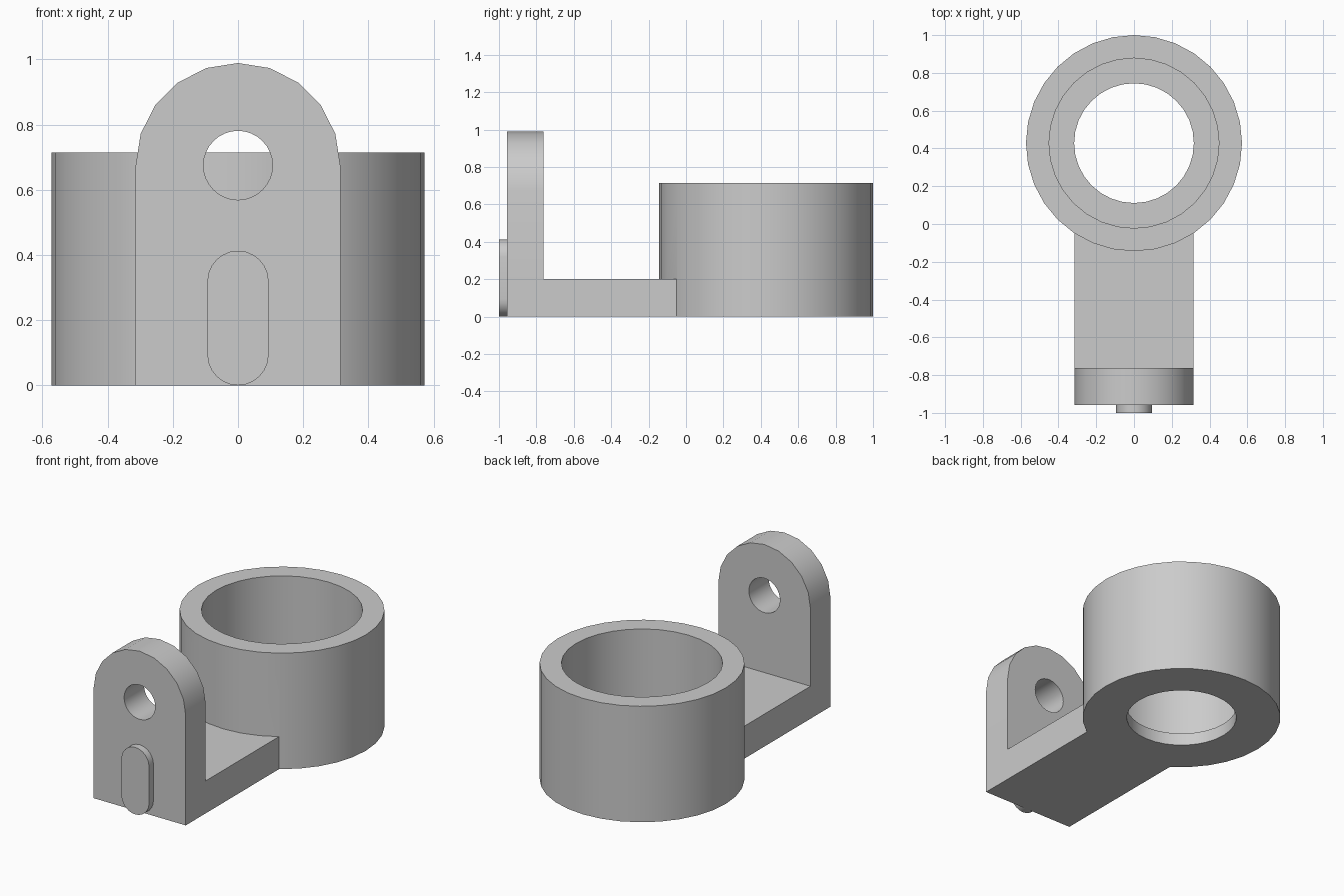
import bpy
import bmesh
from math import sin, cos, pi, radians

cube = bpy.data.objects.get("Cube")
if cube:
    bpy.data.objects.remove(cube, do_unlink=True)

# Main dimensions
CUP_Y, CUP_R, CUP_BORE, CUP_HOLE = 0.428, 0.572, 0.45, 0.317
CUP_H, FLOOR = 0.714, 0.077
HALF_W, FRONT, PLATE_BACK, ARM_H = 0.314, -0.957, -0.763, 0.2
EYE_Z, EYE_R = 0.675, 0.106
KEY_R, KEY_TOP = 0.094, 0.413

grey = bpy.data.materials.new("plain grey")
grey.use_nodes = True
grey.diffuse_color = (0.6, 0.6, 0.6, 1)
grey.node_tree.nodes["Principled BSDF"].inputs["Base Color"].default_value = (0.6, 0.6, 0.6, 1)


def arc(cx, cy, r, start, end, steps):
    """Points along an arc, angles in degrees."""
    angles = [radians(start + (end - start) * i / steps) for i in range(steps + 1)]
    return [(cx + r * cos(a), cy + r * sin(a)) for a in angles]


def finish(bm, name):
    bmesh.ops.recalc_face_normals(bm, faces=bm.faces)
    mesh = bpy.data.meshes.new(name)
    bm.to_mesh(mesh)
    bm.free()
    mesh.materials.append(grey)
    obj = bpy.data.objects.new(name, mesh)
    bpy.context.collection.objects.link(obj)
    return obj


def prism(name, outline, low, high, along_y=False):
    """Extrude an outline along z, or an x-z outline along y."""
    bm = bmesh.new()
    place = (lambda a, b: (a, low, b)) if along_y else (lambda a, b: (a, b, low))
    face = bm.faces.new([bm.verts.new(place(a, b)) for a, b in outline])
    top = bmesh.ops.extrude_face_region(bm, geom=[face])["geom"]
    d = high - low
    bmesh.ops.translate(bm, vec=(0, d, 0) if along_y else (0, 0, d),
                        verts=[v for v in top if isinstance(v, bmesh.types.BMVert)])
    return finish(bm, name)


def turned(name, profile, cy, sides):
    """Revolve a closed radius-height profile around a vertical axis."""
    bm = bmesh.new()
    rings = [[bm.verts.new((r * cos(2 * pi * i / sides), cy + r * sin(2 * pi * i / sides), z))
              for i in range(sides)] for r, z in profile]
    for k, ring in enumerate(rings):
        below = rings[k - 1]
        for i in range(sides):
            j = (i + 1) % sides
            bm.faces.new((below[i], below[j], ring[j], ring[i]))
    return finish(bm, name)


def select_only(obj):
    bpy.ops.object.select_all(action='DESELECT')
    obj.select_set(True)
    bpy.context.view_layer.objects.active = obj


def combine(obj, tool, operation):
    mod = obj.modifiers.new(operation.lower(), 'BOOLEAN')
    mod.operation, mod.solver, mod.object = operation, 'EXACT', tool
    select_only(obj)
    bpy.ops.object.modifier_apply(modifier=mod.name)
    bpy.data.objects.remove(tool, do_unlink=True)


# Open cup with a stepped hole through its floor
body = turned("bracket_body", [(CUP_R, 0), (CUP_R, CUP_H), (CUP_BORE, CUP_H),
                               (CUP_BORE, FLOOR), (CUP_HOLE, FLOOR), (CUP_HOLE, 0)], CUP_Y, 32)

# Flat arm, ending in an arc buried in the cup wall
arm_end = arc(0, CUP_Y, 0.51, 232, 308, 12)
arm = prism("arm", [(HALF_W, FRONT), (HALF_W, arm_end[-1][1])] + arm_end[::-1]
            + [(-HALF_W, arm_end[0][1]), (-HALF_W, FRONT)], 0, ARM_H)

# Upright plate with a rounded top and a round eye
plate = prism("upright_plate", [(-HALF_W, 0), (HALF_W, 0)]
              + arc(0, EYE_Z, HALF_W, 0, 180, 10), FRONT, PLATE_BACK, True)
eye = prism("eye_cutter", arc(0, EYE_Z, EYE_R, 0, 360, 32)[:-1], -1.2, -0.5, True)
combine(plate, eye, 'DIFFERENCE')
combine(arm, plate, 'UNION')
combine(body, arm, 'UNION')

# Raised round-ended key on the front of the plate
key = prism("front_key", arc(0, KEY_TOP - KEY_R, KEY_R, 0, 180, 12)
            + arc(0, KEY_R, KEY_R, 180, 360, 12), -1, FRONT, True)

for part in (body, key):
    select_only(part)
    bpy.ops.object.shade_smooth_by_angle(angle=radians(30))
